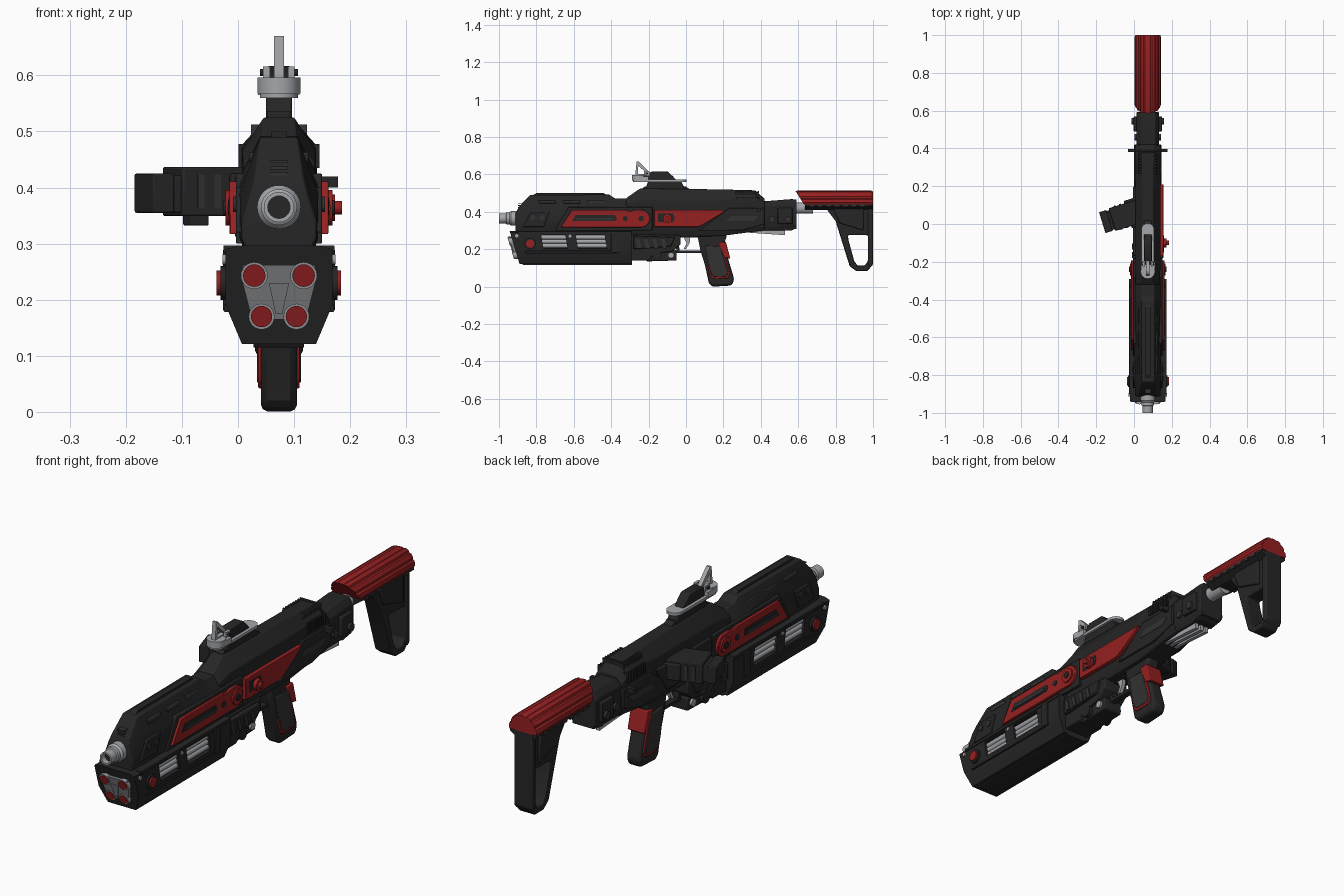
import bpy, bmesh, math
from mathutils import Vector, Matrix

CX = 0.073  # the gun's own centre plane (the side magazine shifts the overall centre)


def material(name, rgb):
    m = bpy.data.materials.new(name)
    m.diffuse_color = (*rgb, 1)
    return m


BLACK = material("black", (0.019, 0.019, 0.019))
CHAR = material("charcoal", (0.032, 0.032, 0.033))
RED = material("red", (0.30, 0.014, 0.015))
GREY = material("light_grey", (0.37, 0.38, 0.40))
STEEL = material("steel_grey", (0.22, 0.225, 0.235))


def make(name, verts, faces, mat, bevel=0):
    me = bpy.data.meshes.new(name)
    me.from_pydata([tuple(v) for v in verts], [], faces)
    bm = bmesh.new()
    bm.from_mesh(me)
    bmesh.ops.recalc_face_normals(bm, faces=bm.faces)
    bm.to_mesh(me)
    bm.free()
    me.materials.append(mat)
    ob = bpy.data.objects.new(name, me)
    bpy.context.collection.objects.link(ob)
    if bevel:
        b = ob.modifiers.new("bevel", 'BEVEL')
        b.width, b.segments, b.limit_method = bevel, 2, 'ANGLE'
    return ob


def loft(name, rings, mat, bevel=0):
    n, k = len(rings[0]), len(rings)
    faces = [(r*n+i, r*n+(i+1) % n, (r+1)*n+(i+1) % n, (r+1)*n+i) for r in range(k-1) for i in range(n)]
    faces += [tuple(range(n)), tuple(range((k-1)*n, k*n))]
    return make(name, [p for r in rings for p in r], faces, mat, bevel)


def sec(y, *half):  # symmetric cross-section across the barrel
    pts = [(CX+h, y, z) for h, z in half]
    return pts + [(CX-h, y, z) for h, z in reversed(half)]


def prism(name, pts, h0, h1, mat, bevel=0, sides=(1,)):  # side profile (y, z) given thickness in x
    for s in sides:
        nm = name if len(sides) == 1 else name + ("_right" if s > 0 else "_left")
        ob = loft(nm, [[(CX+s*h, y, z) for y, z in pts] for h in (h0, h1)], mat, bevel)
    return ob


def rect(y0, y1, z0, z1, slant=0):
    return [(y0+slant, z0), (y1+slant, z0), (y1, z1), (y0, z1)]


def frame(name, outer, inner, h, mat, bevel=0):  # profile with a hole
    n = len(outer)
    v = [(CX+s*h, y, z) for s in (1, -1) for ring in (outer, inner) for y, z in ring]
    f = []
    for i in range(n):
        j = (i+1) % n
        f += [(i, j, n+j, n+i), (2*n+i, 2*n+j, 3*n+j, 3*n+i), (i, j, 2*n+j, 2*n+i), (n+i, n+j, 3*n+j, 3*n+i)]
    return make(name, v, f, mat, bevel)


def circle(a, b, r, n=24, t0=0, t1=2*math.pi):
    return [(a+r*math.cos(t0+(t1-t0)*i/n), b+r*math.sin(t0+(t1-t0)*i/n)) for i in range(n)]


def disc(name, y, z, r, h0, h1, mat, sides=(1, -1), n=24):
    prism(name, circle(y, z, r, n), h0, h1, mat, 0, sides)


def lathe(name, z, prof, mat, n=32):  # turned along y from (radius, y)
    loft(name, [[(x, y, w) for x, w in circle(CX, z, r, n)] for r, y in prof], mat)


def box(name, c, size, mat, rot=0, bevel=0):
    m = Matrix.Translation(c) @ Matrix.Rotation(rot, 4, 'Z')
    q = [(-1, -1), (1, -1), (1, 1), (-1, 1)]
    return loft(name, [[m @ Vector((a*size[0]/2, b*size[1]/2, s*size[2]/2)) for a, b in q] for s in (-1, 1)], mat, bevel)


LR = (1, -1)

# muzzle
lathe("muzzle", 0.365, [(.039, -.89), (.039, -.935), (.032, -.945), (.032, -.96), (.027, -.963), (.027, -1), (.02, -1), (.02, -.97)], GREY)
lathe("muzzle_bore", 0.365, [(.021, -.975), (.021, -.968)], BLACK)

# upper handguard, receiver and rear block
loft("handguard", [
    sec(-.912, (.05, .39), (.066, .34), (.066, .31), (.045, .265)),
    sec(-.895, (.042, .425), (.068, .35), (.068, .31), (.05, .265)),
    sec(-.834, (.033, .49), (.07, .39), (.07, .31), (.055, .265)),
    sec(-.41, (.033, .492), (.07, .42), (.07, .31), (.055, .265)),
    sec(-.38, (.033, .472), (.07, .42), (.07, .31), (.055, .265)),
    sec(-.28, (.033, .472), (.07, .42), (.07, .31), (.055, .265))], BLACK, .003)
loft("receiver", [
    sec(-.32, (.03, .473), (.064, .445), (.066, .31), (.05, .265)),
    sec(-.245, (.027, .525), (.066, .465), (.066, .31), (.05, .265)),
    sec(.18, (.027, .52), (.066, .465), (.066, .31), (.05, .27)),
    sec(.37, (.03, .515), (.067, .475), (.066, .32), (.05, .295)),
    sec(.42, (.035, .47), (.066, .44), (.06, .32), (.05, .30))], BLACK, .003)
loft("rear_block", [sec(.40, (.04, .455), (.06, .43), (.06, .33), (.045, .30)),
                    sec(.565, (.04, .468), (.06, .44), (.06, .33), (.045, .30)),
                    sec(.592, (.04, .465), (.06, .43), (.06, .33), (.045, .315))], BLACK, .003)
prism("handguard_top_rib", [(-.82, .488), (-.80, .5), (-.44, .5), (-.42, .488)], -.014, .014, BLACK)
prism("receiver_top_rail", [(-.24, .52), (-.22, .536), (.0, .536), (.02, .52)], -.02, .02, BLACK)
for i in range(3):
    prism(f"handguard_slot_{i}", rect(-.79+i*.13, -.70+i*.13, .445, .463, .006), .04, .053, CHAR, .003, LR)
    box(f"nose_vent_{i}", (CX, -.873, .424+i*.011), (.032, .05, .005), CHAR)
for i in range(8):
    prism(f"rear_vent_{i}", rect(.268+i*.0165, .276+i*.0165, .455, .512, -.012), -.062+.012, .062-.012, CHAR)
    prism(f"rear_vent_rib_{i}", rect(.268+i*.0165, .276+i*.0165, .435, .478), .05, .072, BLACK, 0, LR)
prism("nose_cheek", [(-.87, .32), (-.83, .4), (-.73, .4), (-.76, .32)], .06, .077, BLACK, .003, LR)
for y in (-.82, -.77):
    disc("nose_bolt", y, .37, .014, .07, .082, CHAR)

# red side panels
arc = circle(-.24, .364, .047, 12, -math.pi/2, math.pi/2)
prism("side_panel_backing", [(-.70, .30), (-.63, .425), (-.18, .425), (-.18, .30)], .05, .077, BLACK, .003, LR)
prism("red_front_panel", [(-.67, .317), (-.61, .411), (-.33, .411), (-.30, .404), (-.27, .411)] + arc[::-1] + [(-.27, .317)], .07, .088, RED, .002, LR)
prism("front_panel_slot", [(-.61, .35), (-.59, .382), (-.38, .382), (-.37, .366), (-.38, .35)], .08, .0895, BLACK, 0, LR)
prism("front_panel_bar", [(-.59, .357), (-.58, .368), (-.39, .368), (-.39, .357)], .08, .092, CHAR, 0, LR)
disc("panel_pivot", -.24, .364, .032, .08, .095, RED)
disc("panel_pivot_cap", -.24, .364, .014, .08, .099, BLACK)
disc("panel_screw", -.325, .364, .013, .08, .0905, BLACK)
prism("red_rear_panel", [(-.17, .32), (-.17, .41), (.21, .41), (.19, .39), (.08, .325), (.06, .32)], .06, .083, RED, .002)
prism("rear_panel_inset", [(-.15, .345), (-.15, .39), (-.07, .39), (-.06, .367), (-.07, .345)], .07, .0845, BLACK)
disc("selector_knob", -.1, .364, .024, .08, .1, RED, (1,))
disc("selector_tip", -.1, .364, .012, .09, .112, RED, (1,))
prism("left_receiver_plate", [(-.17, .31), (-.17, .42), (.2, .42), (.13, .31)], .05, .078, BLACK, .004, (-1,))
prism("receiver_side_groove", [(.07, .30), (.23, .42), (.42, .42), (.42, .335), (.3, .30)], .06, .072, BLACK, .003, LR)
prism("receiver_side_slot", rect(.24, .39, .35, .378, -.03), .07, .0735, CHAR, 0, LR)
for y in (.46, .545):
    disc("rear_bolt", y, .36, .017, .055, .086 if y > .5 else .07, CHAR, LR, 16)
prism("rear_clamp", rect(.49, .57, .335, .42), .05, .075, BLACK, .004, LR)
prism("sling_bar", rect(.38, .398, .40, .42), -.105, .105, BLACK)

# underside cooling fins
for i in range(-1, 2):
    prism(f"cooling_fin_{i+1}", [(.2, .305), (.53, .32), (.53, .275), (.49, .278), (.2, .298)], i*.026-.008, i*.026+.008, GREY)
prism("rear_lug", [(.50, .33), (.592, .33), (.592, .31), (.53, .30)], -.05, .05, BLACK)


# lower launcher with slanted nose
def slope(z):
    return -.942 + (.295-z)*.3


def slab(name, xz, o0, o1, mat):
    return loft(name, [[(CX+x, slope(z)+o, z) for x, z in xz] for o in (o0, o1)], mat)


half = [(.07, .297), (.095, .29), (.095, .19), (.066, .121)]
hull = half + [(-x, z) for x, z in reversed(half)]
launcher = loft("launcher_body", [[(CX+x, slope(z), z) for x, z in hull], [(CX+x, -.29, z) for x, z in hull]], BLACK)
for k, (a, b) in enumerate(((-.775, -.645), (-.59, -.435))):
    window = rect(a, b, .205, .277, .012)
    cutter = prism("window_cutter", window, -.12, .12, BLACK)
    mod = launcher.modifiers.new("cut", 'BOOLEAN')
    mod.object, mod.solver = cutter, 'EXACT'
    cutter.hide_render = True
    bpy.context.view_layer.objects.active = launcher
    bpy.ops.object.modifier_apply(modifier="cut")
    bpy.data.objects.remove(cutter)
    prism(f"launcher_core_{k}", rect(a-.005, b+.015, .20, .28), -.066, .066, BLACK)
    for s in LR:
        for j in range(3):
            loft(f"gas_tube_{k}_{j}", [[(x, y, z) for x, z in circle(CX+s*.076, .219+j*.0225, .0115, 16)] for y in (a-.005, b+.014)], GREY)
prism("launcher_keel", [(-.87, .115), (-.89, .14), (-.29, .14), (-.29, .115)], -.045, .045, BLACK)
prism("launcher_side_rail", rect(-.90, -.29, .283, .297), .06, .099, BLACK, .002, LR)
prism("launcher_low_rail", rect(-.86, -.38, .178, .192), .07, .098, BLACK, .002, LR)
prism("launcher_rear_band", rect(-.40, -.36, .18, .29), .07, .1, BLACK, .003, LR)
disc("launcher_knob", -.833, .23, .03, .09, .104, BLACK)
disc("launcher_knob_red", -.833, .23, .022, .095, .111, RED)
disc("launcher_screw", -.905, .272, .009, .09, .101, GREY, LR, 12)
disc("launcher_rear_screw", -.62, .27, .008, .09, .099, GREY, LR, 12)

# launcher face plate and red emitters
slab("face_plate", [(-.064, .262), (.064, .262), (.066, .235), (.045, .152), (.02, .15), (.012, .165), (-.012, .165), (-.02, .15), (-.045, .152), (-.066, .235)], -.014, .01, STEEL)
slab("face_plate_rib", [(-.018, .23), (.018, .23), (.006, .175), (-.006, .175)], -.02, 0, STEEL)
for s in LR:
    for x, z, r in ((.044, .243, .02), (.031, .17, .019)):
        slab("emitter_rim", circle(s*x, z, r+.004), -.019, 0, GREY)
        slab("emitter", circle(s*x, z, r), -.022, 0, RED)

# mechanism between launcher and trigger
prism("mechanism_block", [(-.30, .28), (-.03, .275), (-.03, .225), (-.07, .19), (-.17, .175), (-.20, .14), (-.30, .14)], -.06, .06, BLACK, .004)
prism("mechanism_cheek", [(-.28, .27), (-.06, .265), (-.08, .215), (-.28, .20)], .05, .078, BLACK, .004, LR)
for i in range(4):
    prism(f"mechanism_rib_{i}", rect(-.27+i*.045, -.25+i*.045, .205, .255, .012), .07, .083, CHAR, 0, LR)
prism("mechanism_foot", [(-.23, .19), (-.05, .195), (-.05, .14), (-.21, .135)], -.045, .045, BLACK, .005)
disc("mechanism_pin", -.155, .165, .025, .04, .062, BLACK)
disc("mechanism_pin_small", -.08, .168, .016, .04, .055, GREY, LR, 16)

# trigger and guard
frame("trigger_guard", [(-.06, .28), (.1, .28), (.1, .18), (-.05, .18)], [(-.04, .262), (.08, .262), (.08, .193), (-.035, .193)], .014, BLACK)
prism("trigger", [(-.015, .27), (.022, .27), (.02, .235), (.002, .203), (-.012, .2), (.003, .232)], -.008, .008, GREY)

# pistol grip
prism("grip", [(.06, .28), (.22, .28), (.205, .23), (.225, .15), (.258, .04), (.245, .006), (.14, 0), (.122, .02), (.10, .12), (.078, .19)], -.032, .032, BLACK, .012)
prism("grip_red_trim", [(.113, .115), (.205, .175), (.235, .07), (.225, .045), (.145, .042), (.13, .055)], -.037, .037, RED, .003)
prism("grip_panel", [(.10, .22), (.185, .215), (.197, .17), (.226, .075), (.218, .055), (.15, .052), (.137, .062), (.118, .12)], -.0395, .0395, CHAR, .003)
prism("grip_red_collar", [(.17, .235), (.213, .24), (.237, .15), (.205, .155)], -.04, .04, RED, .004)

# side magazine on the left, swept forward
TILT = math.radians(17)
box("magazine_body", (-.045, .045, .393), (.15, .125, .088), BLACK, TILT, .004)
box("magazine_neck", (-.118, .022, .388), (.06, .105, .066), BLACK, TILT, .003)
box("magazine_end", (-.149, .013, .39), (.04, .115, .07), BLACK, TILT, .003)
box("magazine_well", (.0, .06, .39), (.07, .15, .07), BLACK, TILT, .004)
box("magazine_latch", (-.075, .035, .343), (.034, .05, .022), BLACK, TILT, .003)
for i in range(3):
    box(f"magazine_rib_{i}", (-.085+i*.03, .034+i*.009, .393), (.012, .132, .06), CHAR, TILT)

# optic and post sight
prism("sight_mount", [(-.22, .515), (-.20, .57), (-.03, .57), (.0, .515)], -.023, .023, BLACK, .003)
stadium = circle(CX, -.03, .034, 16, 0, math.pi) + circle(CX, -.25, .034, 16, math.pi, 2*math.pi)
loft("sight_plate", [[(x, y, z) for x, y in stadium] for z in (.56, .572)], GREY)
loft("sight_front_ring", [[(x, y, z) for x, y in circle(CX, -.252, .038, 24)] for z in (.568, .596)], GREY)
prism("sight_body", [(-.215, .565), (-.215, .60), (-.18, .617), (-.10, .617), (-.07, .59), (-.05, .565)], -.021, .021, BLACK, .004)
prism("sight_clamp", rect(-.24, -.2, .565, .59), -.037, .037, GREY)
prism("sight_ear", rect(-.225, -.195, .594, .616), .016, .028, GREY, 0, LR)
disc("sight_stud", -.21, .605, .006, .02, .034, BLACK, LR, 12)
frame("post_sight", [(-.272, .59), (-.264, .67), (-.254, .67), (-.175, .59)], [(-.258, .602), (-.255, .645), (-.253, .645), (-.205, .602)], .009, GREY)

# stock tube and fluted red cheek piece
lathe("stock_tube", .42, [(.03, .56), (.03, .68)], GREY)
flutes = []
for i in range(29):
    a, r = math.pi*i/28, (.07 if i % 4 else .065)
    flutes.append((r*math.cos(a), .44+min(r*math.sin(a)*1.1, .073)))
loft("stock_cheek_piece", [[(CX+x*w, y0-(z-.44)*.6*(y0 < .8), .44+(z-.44)*w) for x, z in flutes]
                           for y0, w in ((.63, .96), (.638, 1), (.99, 1), (1.0, .95))], RED)
loft("stock_spine", [sec(.635, (.064, .443), (.064, .43), (.035, .41)), sec(.995, (.064, .443), (.064, .43), (.035, .41))], BLACK)
for i in range(7):
    prism(f"stock_notch_{i}", rect(.66+i*.045, .685+i*.045, .425, .44), .05, .068, CHAR, 0, LR)

# skeleton shoulder stock
frame("stock_frame", [(.74, .43), (.80, .35), (.875, .11), (.91, .083), (.97, .083), (1.0, .12), (1.0, .43)],
      [(.865, .275), (.87, .245), (.90, .135), (.918, .112), (.955, .112), (.972, .135), (.972, .275)], .037, BLACK, .006)
prism("butt_plate", [(.972, .45), (1.0, .45), (1.0, .12), (.985, .10), (.972, .12)], -.043, .043, BLACK, .006)
prism("stock_gusset", [(.79, .415), (.82, .34), (.95, .30), (.95, .415)], -.047, .047, BLACK, .005)

# smooth only the rounded surfaces
bpy.ops.object.select_all(action='SELECT')
bpy.context.view_layer.objects.active = launcher
bpy.ops.object.shade_smooth_by_angle(angle=math.radians(28))
